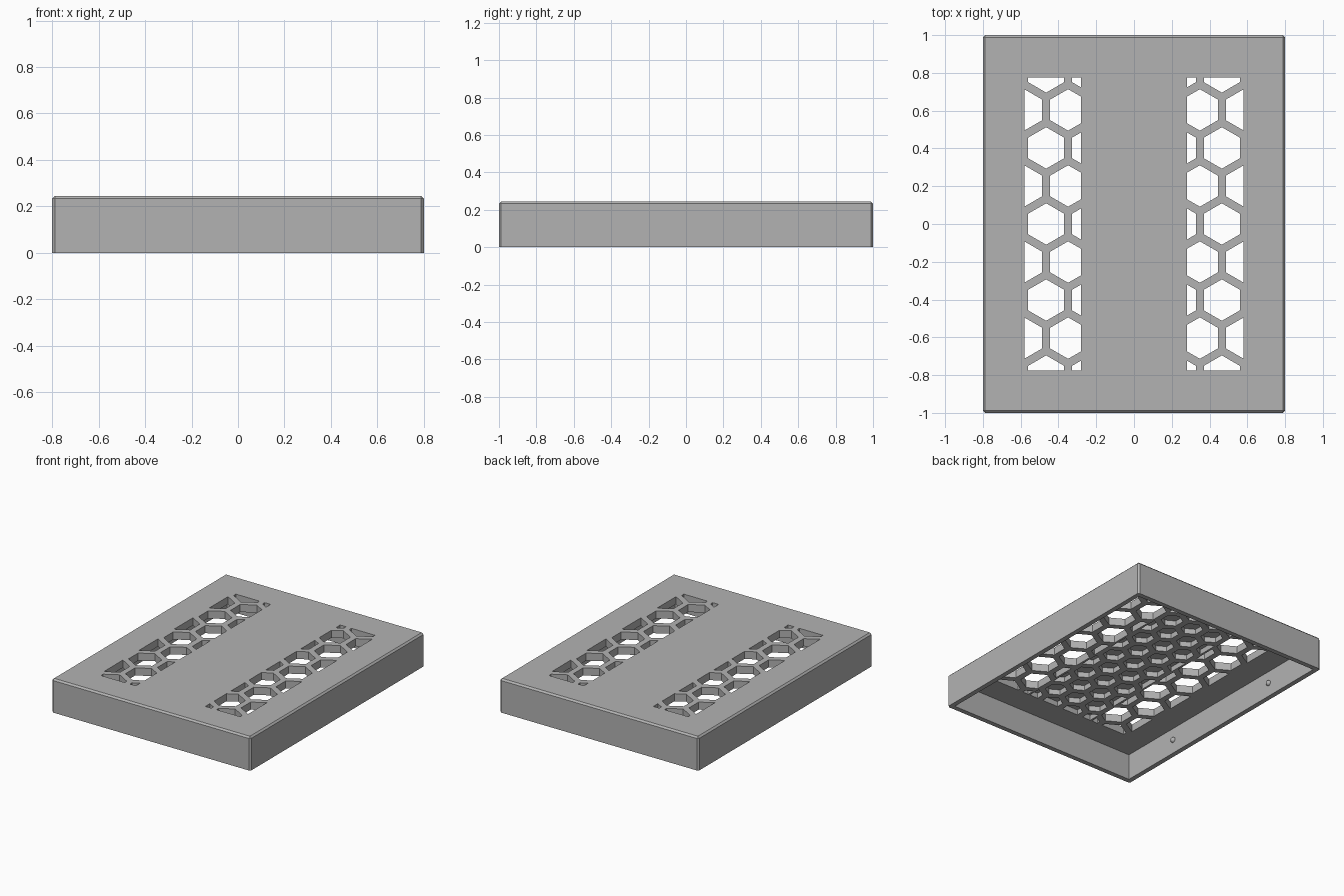
import bpy
import bmesh
import math
from mathutils import Vector

if "Cube" in bpy.data.objects:
    bpy.data.objects.remove(bpy.data.objects["Cube"], do_unlink=True)

WIDTH, DEPTH, HEIGHT = 1.6, 2.0, 0.245
WALL, CEILING, CHAMFER = 0.035, 0.19, 0.012
VENT_Y = 0.775

grey = bpy.data.materials.new("plain grey")
grey.use_nodes = True
colour = (0.45, 0.45, 0.45, 1)
grey.diffuse_color = colour
grey.node_tree.nodes["Principled BSDF"].inputs["Base Color"].default_value = colour


def make_object(name, bm):
    bmesh.ops.recalc_face_normals(bm, faces=bm.faces)
    mesh = bpy.data.meshes.new(name)
    bm.to_mesh(mesh)
    bm.free()
    mesh.materials.append(grey)
    obj = bpy.data.objects.new(name, mesh)
    bpy.context.collection.objects.link(obj)
    return obj


def add_box(bm, size, base):
    made = bmesh.ops.create_cube(bm, size=1)["verts"]
    bmesh.ops.scale(bm, vec=size, verts=made)
    bmesh.ops.translate(bm, vec=(0, 0, base + size[2] / 2), verts=made)


def cut(target, cutter):
    cutter.hide_render = True
    mod = target.modifiers.new("cut", 'BOOLEAN')
    mod.operation = 'DIFFERENCE'
    mod.solver = 'EXACT'
    mod.object = cutter
    bpy.context.view_layer.objects.active = target
    bpy.ops.object.modifier_apply(modifier=mod.name)
    bpy.data.objects.remove(cutter, do_unlink=True)


def honeycomb(name, pitch, flat, x_range, bottom, top):
    """Hexagonal prisms on a staggered grid, trimmed to a rectangle."""
    bm = bmesh.new()
    radius = flat / math.sqrt(3)
    row_step = pitch * math.sqrt(3) / 2
    rows = int(VENT_Y / row_step) + 2
    for row in range(-rows, rows + 1):
        for col in range(-rows, rows + 1):
            cx = (col + 0.5 * (row % 2)) * pitch
            cy = row * row_step
            if not (x_range[0] - radius < cx < x_range[1] + radius):
                continue
            angles = [math.radians(30 + 60 * i) for i in range(6)]
            bm.faces.new([bm.verts.new((cx + radius * math.cos(a),
                                        cy + radius * math.sin(a), bottom))
                          for a in angles])
    # Trim the cells at the border
    for point, normal in (((x_range[0], 0, 0), (-1, 0, 0)),
                          ((x_range[1], 0, 0), (1, 0, 0)),
                          ((0, VENT_Y, 0), (0, 1, 0)),
                          ((0, -VENT_Y, 0), (0, -1, 0))):
        bmesh.ops.bisect_plane(bm, geom=bm.verts[:] + bm.edges[:] + bm.faces[:],
                               plane_co=point, plane_no=normal, clear_outer=True)
    tiny = [f for f in bm.faces if f.calc_area() < 0.0003]
    bmesh.ops.delete(bm, geom=tiny, context='FACES')
    # Raise the flat cells into prisms
    result = bmesh.ops.extrude_face_region(bm, geom=bm.faces[:], use_keep_orig=True)
    raised = [g for g in result["geom"] if isinstance(g, bmesh.types.BMVert)]
    bmesh.ops.translate(bm, vec=(0, 0, top - bottom), verts=raised)
    return make_object(name, bm)


# Outer shell with chamfered top and upright edges
bm = bmesh.new()
add_box(bm, (WIDTH, DEPTH, HEIGHT), 0)
edges = [e for e in bm.edges if any(v.co.z > 0.1 for v in e.verts)]
bmesh.ops.bevel(bm, geom=edges, offset=CHAMFER, segments=1, affect='EDGES')
cover = make_object("cover", bm)

# Hollow underside
bm = bmesh.new()
add_box(bm, (WIDTH - 2 * WALL, DEPTH - 2 * WALL, CEILING + 0.1), -0.1)
cut(cover, make_object("hollow", bm))

# Two open vent strips
for x_range in ((-0.58, -0.28), (0.28, 0.58)):
    cut(cover, honeycomb("vent_cells", 0.2325, 0.19, x_range, 0.1, 0.4))

# Blind honeycomb pockets under the middle of the top
cut(cover, honeycomb("pocket_cells", 0.175, 0.13, (-0.265, 0.265), 0.1, 0.228))

# Small snap studs on the inside of the long walls
for side, label in ((-1, "right"), (1, "left")):
    for y, end in ((-0.5, "front"), (0.5, "back")):
        bm = bmesh.new()
        bmesh.ops.create_uvsphere(bm, u_segments=16, v_segments=8, radius=0.02)
        bmesh.ops.translate(bm, verts=bm.verts,
                            vec=Vector((side * (WIDTH / 2 - WALL), y, 0.1)))
        stud = make_object(f"snap_stud_{label}_{end}", bm)
        stud.data.shade_smooth()
